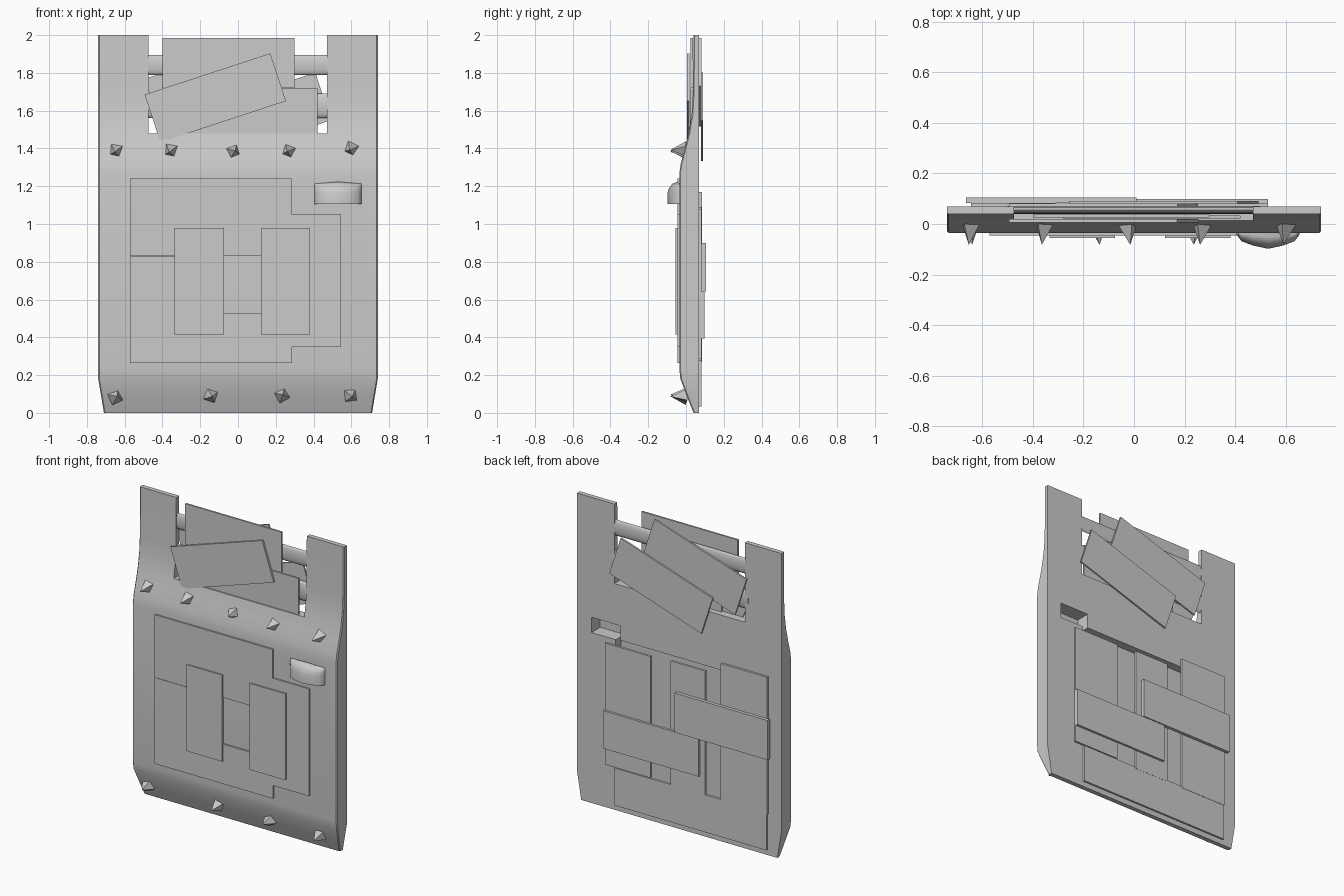
import bpy, bmesh, math, random
from mathutils import Vector, Matrix

if "Cube" in bpy.data.objects:
    bpy.data.objects.remove(bpy.data.objects["Cube"])

random.seed(4)


def make_object(name, bm):
    bmesh.ops.recalc_face_normals(bm, faces=bm.faces[:])
    me = bpy.data.meshes.new(name)
    bm.to_mesh(me)
    bm.free()
    ob = bpy.data.objects.new(name, me)
    bpy.context.collection.objects.link(ob)
    return ob


def loft(name, rings):
    """Closed solid through rings with equal point counts."""
    bm = bmesh.new()
    vs = [[bm.verts.new(p) for p in r] for r in rings]
    n = len(rings[0])
    for a, b in zip(vs, vs[1:]):
        for i in range(n):
            j = (i + 1) % n
            bm.faces.new((a[i], a[j], b[j], b[i]))
    bm.faces.new(vs[0])
    bm.faces.new(vs[-1])
    return make_object(name, bm)


def box(name, x0, x1, y0, y1, z0, z1, angle=0):
    """Box, optionally turned about y through its centre (degrees, front view)."""
    bm = bmesh.new()
    bmesh.ops.create_cube(bm, size=1)
    bmesh.ops.scale(bm, vec=(x1 - x0, y1 - y0, z1 - z0), verts=bm.verts)
    m = Matrix.Translation(((x0 + x1) / 2, (y0 + y1) / 2, (z0 + z1) / 2))
    bm.transform(m @ Matrix.Rotation(-math.radians(angle), 4, 'Y'))
    return make_object(name, bm)


def plank(name, cx, cz, y0, y1, angle, length=0.70, width=0.266):
    return box(name, cx - length / 2, cx + length / 2, y0, y1,
               cz - width / 2, cz + width / 2, angle)


def smooth(ob, angle=35):
    bpy.ops.object.select_all(action='DESELECT')
    ob.select_set(True)
    bpy.context.view_layer.objects.active = ob
    bpy.ops.object.shade_smooth_by_angle(angle=math.radians(angle))


def cut(ob, cutter):
    mod = ob.modifiers.new("cut", 'BOOLEAN')
    mod.operation = 'DIFFERENCE'
    mod.solver = 'EXACT'
    mod.object = cutter
    bpy.context.view_layer.objects.active = ob
    bpy.ops.object.modifier_apply(modifier=mod.name)
    bpy.data.objects.remove(cutter, do_unlink=True)


# Bent main panel: height, front depth, half width
stations = [(0, 0.04, 0.71), (0.08, 0.008, 0.723), (0.18, -0.03, 0.74),
            (0.23, -0.035, 0.74), (1.27, -0.035, 0.74), (1.32, -0.028, 0.74),
            (1.40, -0.006, 0.74), (1.48, 0.014, 0.74), (1.58, 0.03, 0.74),
            (1.68, 0.036, 0.74), (2.0, 0.04, 0.74)]
rings = []
for z, y, w in stations:
    c = 0.006
    rings.append([(-w, 0.07, z), (-w, y + c, z), (-w + c, y, z),
                  (w - c, y, z), (w, y + c, z), (w, 0.07, z)])
panel = loft("main_panel", rings)

# Top notch, hollow back and viewing slot
cut(panel, box("cutter", -0.475, 0.47, -0.2, 0.3, 1.48, 2.2))
cut(panel, box("cutter", -0.56, 0.46, 0.015, 0.3, 0.2, 1.12))
cut(panel, box("cutter", 0.425, 0.635, -0.2, 0.3, 1.115, 1.215))
smooth(panel)

# Rounded hood over the viewing slot
plan = [(0.405, 0.008), (0.425, 0.035), (0.47, 0.052), (0.53, 0.065),
        (0.59, 0.052), (0.635, 0.035), (0.655, 0.008)]
hood_rings = []
for z, k, bulge in [(1.105, 1, 0), (1.165, 1, 0), (1.19, 0.85, 0.003),
                    (1.205, 0.6, 0.008), (1.213, 0.2, 0.011)]:
    ring = [(x, -0.033 - d * k, z + bulge * (1 - abs(x - 0.53) / 0.125))
            for x, d in plan]
    hood_rings.append(ring + [(0.655, -0.02, z), (0.405, -0.02, z)])
smooth(loft("slot_hood", hood_rings), 50)

# Crossbars in the notch
for name, z, r in [("upper_crossbar", 1.842, 0.052), ("lower_crossbar", 1.627, 0.065)]:
    bm = bmesh.new()
    m = (Matrix.Translation((0, 0.055, z)) @ Matrix.Diagonal((1, 0.25, 1, 1))
         @ Matrix.Rotation(math.pi / 2, 4, 'Y'))
    bmesh.ops.create_cone(bm, cap_ends=True, segments=16, radius1=r, radius2=r,
                          depth=1.0, matrix=m)
    smooth(make_object(name, bm))

# Planks patched over the notch
box("top_plank_upper", -0.40, 0.298, 0.025, 0.037, 1.72, 1.985)
box("top_plank_lower", -0.28, 0.422, 0.022, 0.034, 1.452, 1.717)
plank("top_plank_front_diagonal", -0.12, 1.668, 0.006, 0.019, 18.2)
plank("top_plank_back_upper", -0.12, 1.75, 0.07, 0.081, 18.0)
plank("top_plank_back_lower", 0.118, 1.567, 0.08, 0.091, 18.0)

# Front armour plates
box("front_plate_top", -0.572, 0.282, -0.046, -0.033, 0.83, 1.24)
box("front_plate_left", -0.572, -0.20, -0.046, -0.033, 0.40, 0.828)
box("front_plate_bottom", -0.572, 0.285, -0.046, -0.033, 0.265, 0.525)
box("front_plate_right", 0.25, 0.545, -0.045, -0.033, 0.35, 1.052)
box("front_strip_left", -0.335, -0.075, -0.056, -0.044, 0.415, 0.98)
box("front_strip_right", 0.122, 0.382, -0.056, -0.044, 0.415, 0.98)

# Back armour plates
box("back_strip_left", -0.645, -0.31, 0.068, 0.084, 0.27, 1.17)
box("back_strip_middle", -0.195, 0.055, 0.068, 0.083, 0.27, 1.09)
box("back_strip_right", 0.20, 0.53, 0.068, 0.083, 0.285, 1.08)
box("back_plate_bottom", -0.64, 0.46, 0.066, 0.082, 0.035, 0.28)
box("back_cross_plate_low", -0.16, 0.53, 0.082, 0.098, 0.395, 0.642)
box("back_cross_plate_high", -0.665, 0.01, 0.083, 0.105, 0.642, 0.90)

# Four-sided spikes in two rows
spikes = [(-0.65, 1.385), (-0.36, 1.385), (-0.02, 1.385), (0.265, 1.385), (0.595, 1.395),
          (-0.645, 0.085), (-0.14, 0.09), (0.235, 0.095), (0.6, 0.09)]
for i, (x, z) in enumerate(spikes):
    bm = bmesh.new()
    bmesh.ops.create_cone(bm, cap_ends=True, segments=4, radius1=0.043, radius2=0, depth=0.085)
    aim = Vector((random.uniform(-0.15, 0.15), -1, random.uniform(-0.1, 0.1)))
    m = (Matrix.Translation((x, -0.04, z)) @ aim.to_track_quat('Z', 'Y').to_matrix().to_4x4()
         @ Matrix.Rotation(random.uniform(0, 1.5), 4, 'Z'))
    bm.transform(m)
    make_object("spike_%d" % (i + 1), bm)
